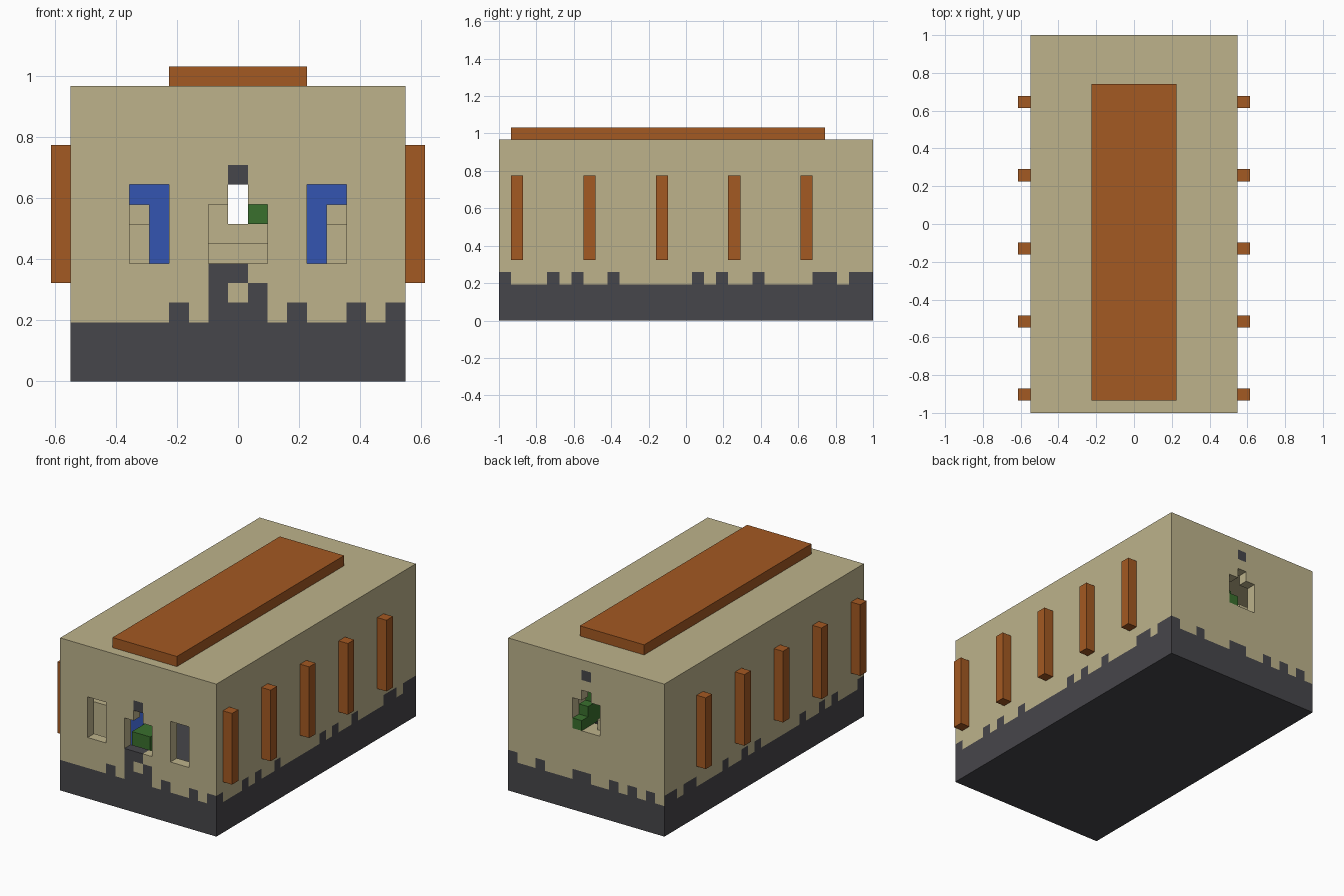
import bpy, bmesh
from mathutils import Vector

old = bpy.data.objects.get("Cube")
if old:
    bpy.data.objects.remove(old)

# Block grid: hall is W x L x H blocks, each U units wide
W, L, H = 17, 31, 15
U = 2 / L


def material(name, rgb):
    m = bpy.data.materials.new(name)
    m.use_nodes = True
    m.diffuse_color = (*rgb, 1)
    m.node_tree.nodes["Principled BSDF"].inputs["Base Color"].default_value = (*rgb, 1)
    return m


sand = material("sandstone", (0.51, 0.45, 0.26))
dark = material("dark stone", (0.062, 0.061, 0.069))
wood = material("orange wood", (0.37, 0.10, 0.016))
blue = material("blue cloth", (0.034, 0.091, 0.44))
green = material("green leaf", (0.042, 0.162, 0.027))


def place(p):
    """Block coordinates to model space."""
    return Vector((p[0] - W / 2, p[1] - L / 2, p[2])) * U


def add_object(name, bm, mats):
    me = bpy.data.meshes.new(name)
    bm.to_mesh(me)
    bm.free()
    for m in mats:
        me.materials.append(m)
    ob = bpy.data.objects.new(name, me)
    bpy.context.collection.objects.link(ob)
    return ob


def box(name, lo, hi, mat):
    bm = bmesh.new()
    bmesh.ops.create_cube(bm, size=1)
    for v in bm.verts:
        v.co = place([hi[a] if v.co[a] > 0 else lo[a] for a in range(3)])
    add_object(name, bm, [mat])


def pair(name, lo, hi, mat):
    """A box and its mirror image across x = 0."""
    box("right_" + name, lo, hi, mat)
    box("left_" + name, (W - hi[0], lo[1], lo[2]), (W - lo[0], hi[1], hi[2]), mat)


def block_range(xs, ys, zs):
    return {(x, y, z) for x in range(*xs) for y in range(*ys) for z in range(*zs)}


# Hollow hall with window openings in front and back walls
hall = block_range((0, W), (0, L), (0, H)) - block_range((1, W - 1), (1, L - 1), (1, H - 1))
hall -= block_range((3, 5), (0, 1), (6, 10)) | block_range((12, 14), (0, 1), (6, 10))
for y, z in ((0, 6), (L - 1, 8)):
    hall -= block_range((7, 10), (y, y + 1), (z, z + 3)) | {(8, y, z + 3)}

# Uneven top edge of the dark footing, plus single dark stones
front_teeth = {5, 7, 8, 9, 11, 14, 16}
back_teeth = {1, 3, 5, 8, 9, 13, 16}
side_teeth = {0, 4, 6, 9, 16, 18, 21, 26, 27, 29, 30}
front_stones = {(7, 4), (9, 4), (7, 5), (8, 5), (8, 10)}
back_stones = {(8, 13)}


def is_dark(cell, axis):
    x, y, z = cell
    if z < 3:
        return True
    if axis == 0 and x in (0, W - 1):
        return z == 3 and y in side_teeth
    if y == 0:
        return (z == 3 and x in front_teeth) or (x, z) in front_stones
    if y == L - 1:
        return (z == 3 and x in back_teeth) or (x, z) in back_stones
    return z == 3 and y in side_teeth


# Skin of the hall: one face for each exposed block side
bm = bmesh.new()
verts = {}


def corner(p):
    if p not in verts:
        verts[p] = bm.verts.new(place(p))
    return verts[p]


for cell in sorted(hall):
    for axis in range(3):
        b, c = (axis + 1) % 3, (axis + 2) % 3
        for side in (0, 1):
            near = list(cell)
            near[axis] += 2 * side - 1
            if tuple(near) in hall:
                continue
            ring = []
            for db, dc in ((0, 0), (1, 0), (1, 1), (0, 1)):
                p = list(cell)
                p[axis] += side
                p[b] += db
                p[c] += dc
                ring.append(corner(tuple(p)))
            f = bm.faces.new(ring if side else ring[::-1])
            f.material_index = int(is_dark(cell, axis))
bmesh.ops.dissolve_limit(bm, angle_limit=0.01, verts=bm.verts, edges=bm.edges, delimit={'MATERIAL'})
bmesh.ops.triangulate(bm, faces=[f for f in bm.faces if len(f.verts) > 4])
add_object("hall_walls", bm, [sand, dark])

# Roof slab and wall buttresses
box("roof_slab", (5, 1, H), (12, 27, H + 1), wood)
for n in range(5):
    y = 1 + 6 * n
    pair(f"buttress_{n + 1}", (-1, y, 5), (0, y + 1, 12), wood)

# Furnishings inside, seen through the openings
pair("low_pier", (1, 3, 1), (4, 4, 8), sand)
pair("high_pier", (1, 4, 1), (4, 5, 9), sand)
pair("curtain", (3, 6, 1), (5, 7, 11), blue)
box("green_bench", (5, 4, 1), (7, 6, 5.6), green)
box("back_step", (7, 28, 1), (10, 29, 7), sand)
box("back_ledge", (7, 29, 1), (10, 30, 8), sand)
box("ledge_block", (7, 29, 8), (8, 30, 9), sand)

# Stepped plant on the back sill
for n in range(3):
    box(f"plant_{n + 1}", (9, 30 - n, 8), (10, 31 - n, 9 + n), green)
